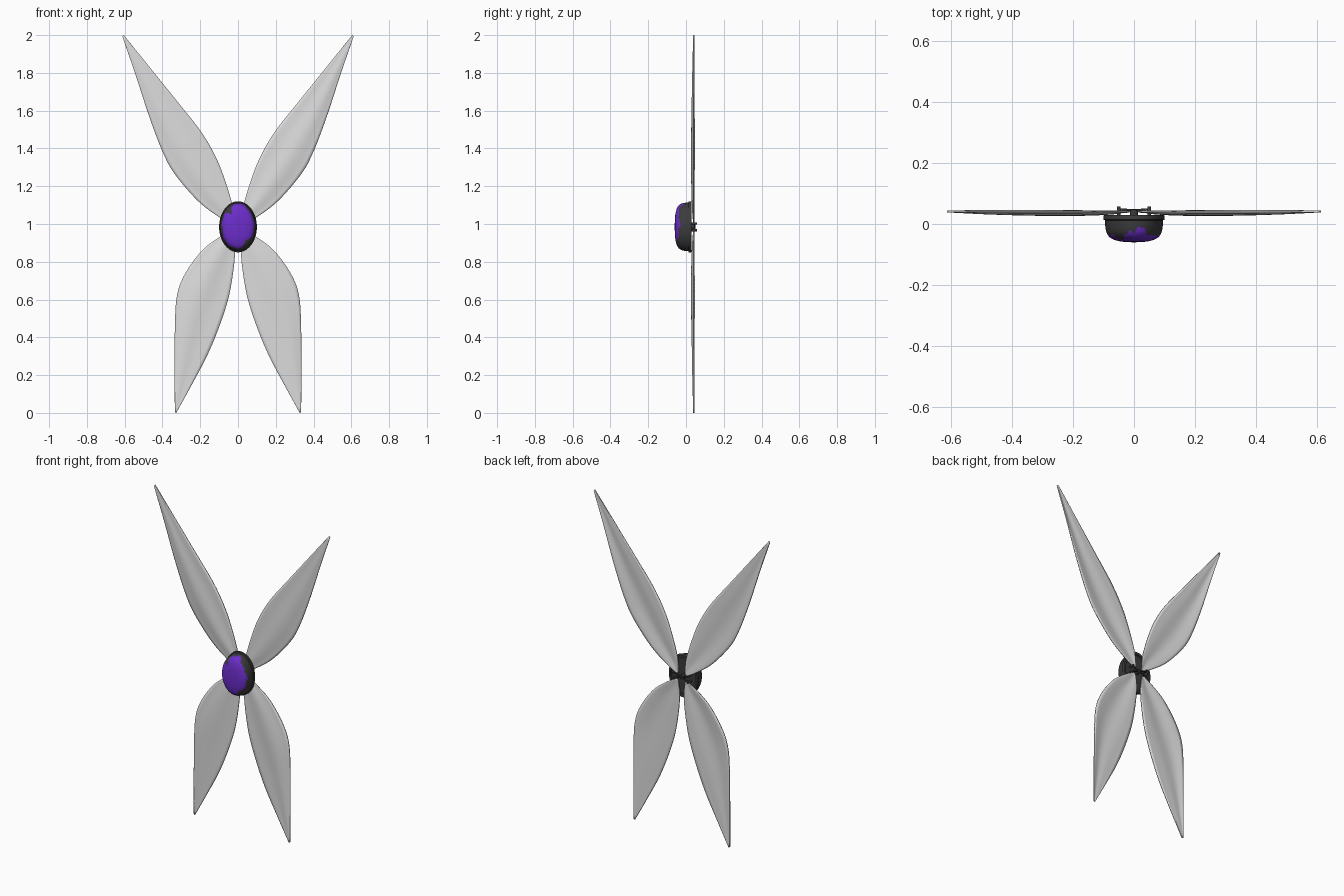
import bpy, bmesh, math
from mathutils import Vector

cube = bpy.data.objects.get("Cube")
if cube:
    bpy.data.objects.remove(cube)


def material(name, color, rough):
    m = bpy.data.materials.new(name)
    m.use_nodes = True
    m.diffuse_color = (*color, 1)
    bsdf = m.node_tree.nodes["Principled BSDF"]
    bsdf.inputs["Base Color"].default_value = (*color, 1)
    bsdf.inputs["Roughness"].default_value = rough
    return m


GREY = material("wing grey", (0.72, 0.72, 0.72), 0.6)
DARK = material("charcoal", (0.045, 0.045, 0.045), 0.6)
PURPLE = material("purple", (0.15, 0.027, 0.60), 0.5)
CENTRE = Vector((0, 0, 0.985))


def finish(bm, name, mats, angle=40):
    bmesh.ops.recalc_face_normals(bm, faces=bm.faces)
    mesh = bpy.data.meshes.new(name)
    bm.to_mesh(mesh)
    bm.free()
    ob = bpy.data.objects.new(name, mesh)
    bpy.context.collection.objects.link(ob)
    for m in mats:
        mesh.materials.append(m)
    bpy.ops.object.select_all(action='DESELECT')
    ob.select_set(True)
    bpy.context.view_layer.objects.active = ob
    bpy.ops.object.shade_smooth_by_angle(angle=math.radians(angle))
    return ob


def spline(pts, steps):
    """Evenly spaced samples of a Catmull-Rom curve through pts."""
    p = [Vector(q) for q in pts]
    p = [2 * p[0] - p[1]] + p + [2 * p[-1] - p[-2]]
    n = len(p) - 3
    out = []
    for s in range(steps + 1):
        i = min(int(s * n / steps), n - 1)
        t = s * n / steps - i
        a, b, c, d = p[i:i + 4]
        out.append(0.5 * (2 * b + (c - a) * t + (2 * a - 5 * b + 4 * c - d) * t * t
                          + (3 * b - a - 3 * c + d) * t ** 3))
    return out


# Wings: a cambered, lightly rippled sheet between two edge curves
def wing(name, outer, inner, rows=48, cols=14):
    bm = bmesh.new()
    grid = []
    for s, (a, b) in enumerate(zip(spline(outer, rows), spline(inner, rows))):
        u = s / rows
        row = []
        for c in range(cols + 1):
            v = c / cols
            q = a.lerp(b, v)
            belly = math.sin(math.pi * u)
            y = 0.041 - 0.009 * belly * math.sin(math.pi * v)
            y += 0.003 * belly * math.sin(3 * math.pi * v + 2 * u)
            row.append(bm.verts.new((q.x, y, q.y)))
        grid.append(row)
    for r0, r1 in zip(grid, grid[1:]):
        for i in range(cols):
            bm.faces.new((r0[i], r0[i + 1], r1[i + 1], r1[i]))
    ob = finish(bm, name, [GREY], 50)
    solid = ob.modifiers.new("thickness", 'SOLIDIFY')
    solid.thickness = 0.006
    solid.offset = 0
    mirror = ob.modifiers.new("other side", 'MIRROR')
    mirror.use_mirror_merge = False


wing("upper_wings",
     [(.033, 1.0), (.09, 1.03), (.21, 1.12), (.335, 1.265), (.40, 1.385), (.47, 1.57),
      (.545, 1.80), (.612, 1.993)],
     [(.022, 1.008), (.03, 1.10), (.07, 1.235), (.12, 1.36), (.2, 1.495), (.335, 1.665),
      (.48, 1.845), (.605, 2.0)])
wing("lower_wings",
     [(.04, .965), (.10, .93), (.19, .86), (.275, .745), (.32, .635), (.333, .49),
      (.335, .22), (.334, .004)],
     [(.025, .96), (.015, .88), (.023, .765), (.05, .61), (.10, .455), (.165, .30),
      (.25, .14), (.327, 0)])


# Body: an oval dome with a rim; ragged purple patch on its front
def is_purple(p):
    x, z = p.x / 0.1, (p.z - CENTRE.z) / 0.135
    a = math.atan2(z, x)
    edge = 0.85 + 0.02 * math.sin(5 * a + 1) + 0.02 * math.sin(11 * a) + 0.015 * math.sin(23 * a)
    edge += 0.07 * math.exp(-((a - 1.5) / 0.5) ** 2)
    edge -= 0.24 * math.exp(-((a - 2.2) / 0.16) ** 2)
    edge -= 0.20 * math.exp(-((a + 0.95) / 0.25) ** 2)
    return p.y < -0.01 and math.hypot(x, z) < edge


def body():
    seg = 128
    dome = spline([(.95, .012), (.935, -.012), (.88, -.032), (.75, -.047),
                   (.5, -.056), (.25, -.059), (.02, -.06)], 48)
    rim = [(.02, .022), (.84, .022), (.86, .030), (.98, .030), (1, .026), (1, .014)]
    profile = [Vector(q) for q in rim] + dome
    bm = bmesh.new()
    rings = []
    for q in profile:
        rings.append([bm.verts.new((0.1 * q.x * math.cos(t), q.y,
                                    CENTRE.z + 0.135 * q.x * math.sin(t)))
                      for t in (2 * math.pi * k / seg for k in range(seg))])
    for r0, r1 in zip(rings, rings[1:]):
        for k in range(seg):
            j = (k + 1) % seg
            bm.faces.new((r0[k], r0[j], r1[j], r1[k]))
    bm.faces.new(rings[0])
    bm.faces.new(rings[-1])
    for f in bm.faces:
        f.material_index = int(is_purple(f.calc_center_median()))
    finish(bm, "body", [DARK, PURPLE])


body()


# Back fittings: hinge arms to each wing root, pivot pins and a hub
def rod(name, a, b, radius, sides=12):
    a, b = Vector(a), Vector(b)
    bm = bmesh.new()
    bmesh.ops.create_cone(bm, cap_ends=True, segments=sides, radius1=radius, radius2=radius,
                          depth=(b - a).length)
    turn = (b - a).to_track_quat('Z', 'Y').to_matrix()
    bmesh.ops.rotate(bm, verts=bm.verts, matrix=turn)
    bmesh.ops.translate(bm, verts=bm.verts, vec=(a + b) / 2)
    finish(bm, name, [DARK])


rod("hub", (0, .02, .985), (0, .047, .985), 0.013, 20)
for side, sx in (("left", 1), ("right", -1)):
    for level, dz in (("upper", 0.018), ("lower", -0.018)):
        end = Vector((sx * 0.05, 0.047, CENTRE.z + dz))
        rod(f"{side}_{level}_hinge_arm", (0, .045, .985), end, 0.004)
        rod(f"{side}_{level}_hinge_pin", end - Vector((0, .025, 0)),
            end + Vector((0, .011, 0)), 0.006)
